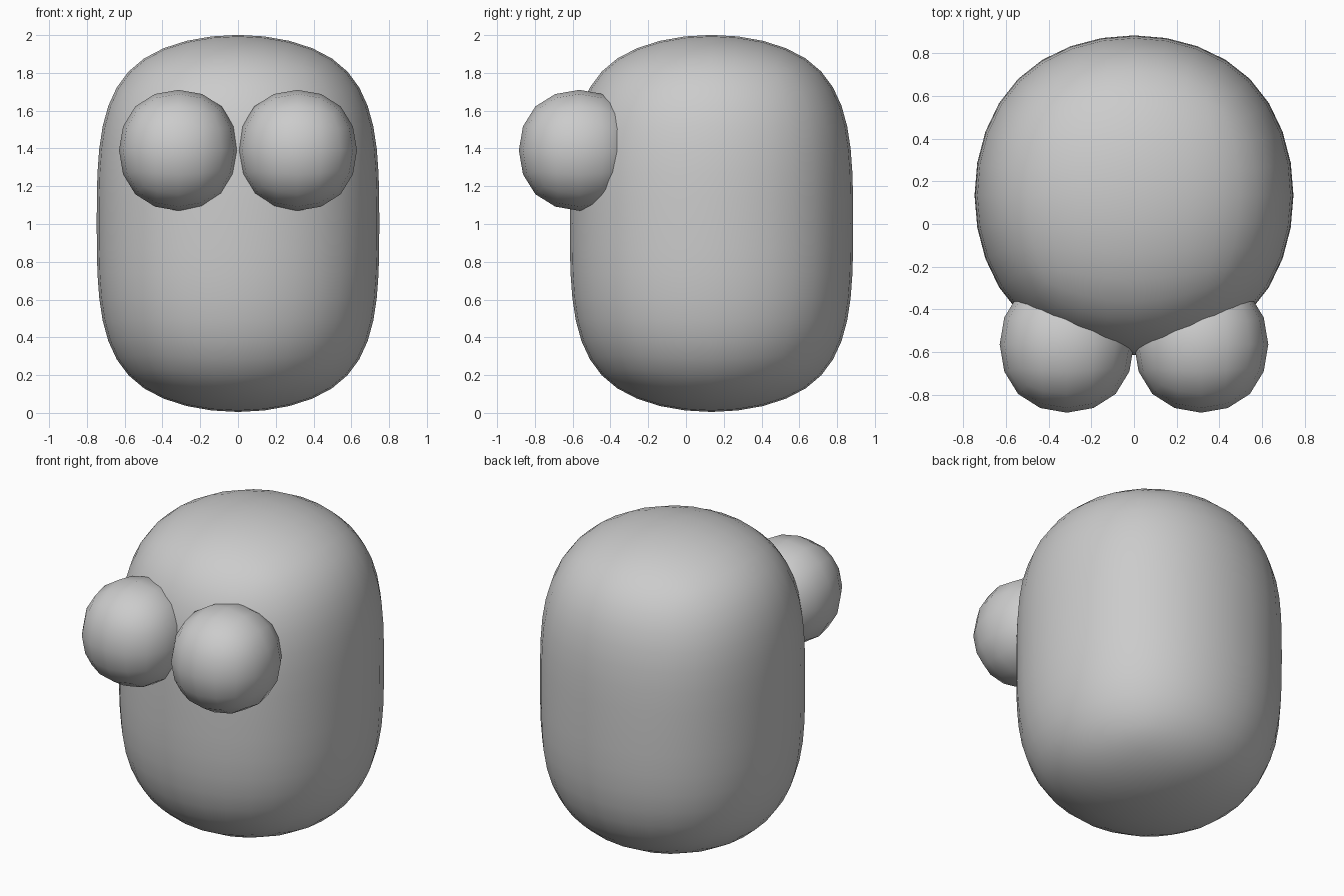
import bpy, bmesh

if "Cube" in bpy.data.objects:
    bpy.data.objects.remove(bpy.data.objects["Cube"])


def rounded_box(name, rings, levels, half_size, location):
    """Square cage of (half width, height) rings, subdivided, then fitted to half_size."""
    bm = bmesh.new()
    loops = [[bm.verts.new((x * w, y * w, z)) for x, y in
              ((-1, -1), (1, -1), (1, 1), (-1, 1))] for w, z in rings]
    for low, high in zip(loops, loops[1:]):
        for i in range(4):
            j = (i + 1) % 4
            bm.faces.new((low[i], low[j], high[j], high[i]))
    bm.faces.new(loops[0][::-1])
    bm.faces.new(loops[-1])
    mesh = bpy.data.meshes.new(name)
    bm.to_mesh(mesh)
    bm.free()
    obj = bpy.data.objects.new(name, mesh)
    bpy.context.collection.objects.link(obj)
    bpy.context.view_layer.objects.active = obj
    obj.select_set(True)
    sub = obj.modifiers.new("round", 'SUBSURF')
    sub.levels = sub.render_levels = levels
    bpy.ops.object.modifier_apply(modifier=sub.name)
    # fit the rounded shape to its measured half extents
    for axis in range(3):
        extent = max(abs(v.co[axis]) for v in obj.data.vertices)
        for v in obj.data.vertices:
            v.co[axis] *= half_size[axis] / extent
    bpy.ops.object.shade_smooth()
    obj.select_set(False)
    obj.location = location
    return obj


# Body: tall rounded block with a middle loop
rounded_box("body", [(0.8, -1), (0.8, 0), (0.8, 1)], 3,
            (0.748, 0.75, 0.998), (0, 0.135, 1.003))

# Eyes: a pair of balls set into the front
for name, side in (("left_eye", -1), ("right_eye", 1)):
    rounded_box(name, [(1, -1), (1, 1)], 2,
                (0.315, 0.32, 0.32), (side * 0.315, -0.565, 1.39))
